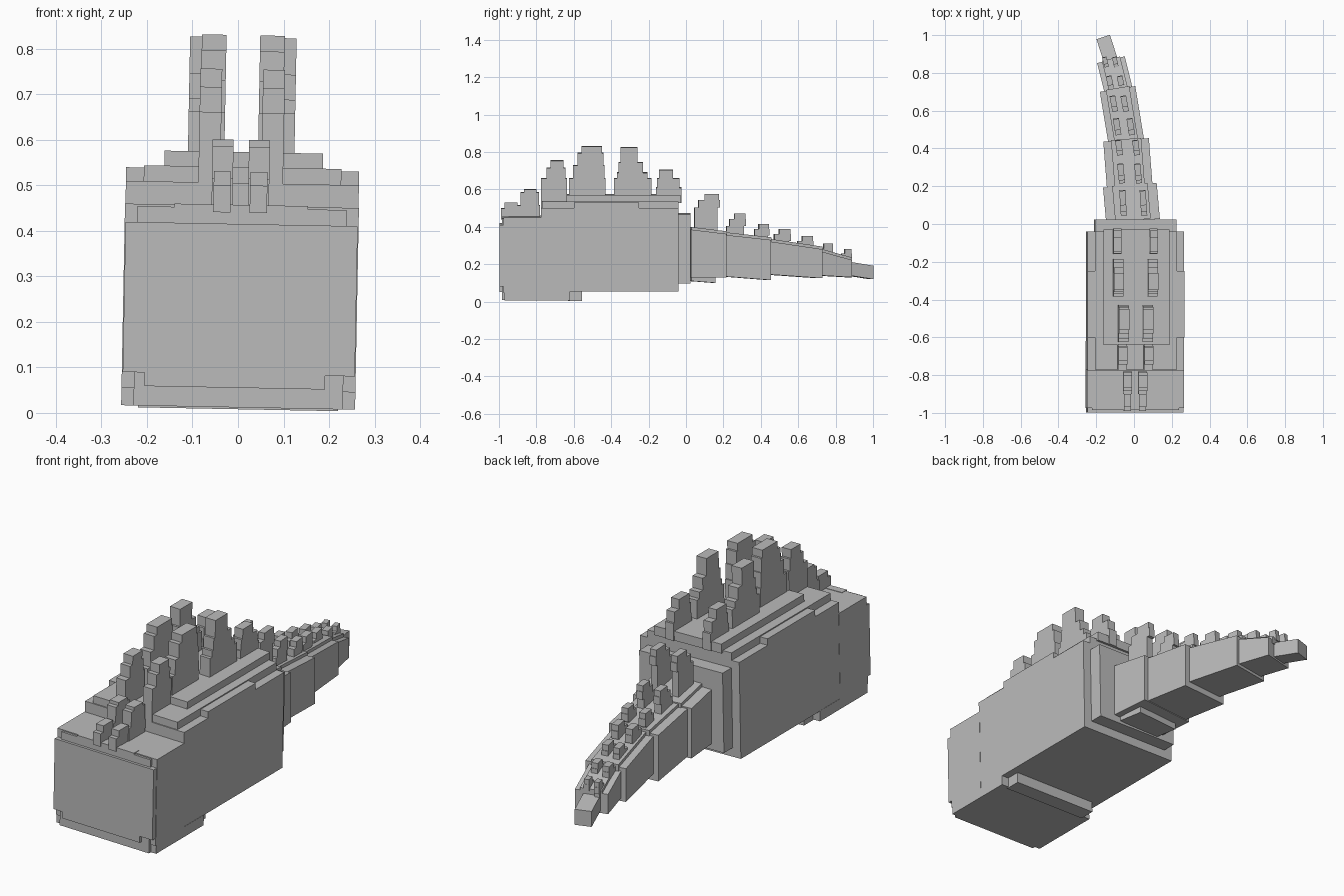
import bpy, bmesh, math
from mathutils import Matrix, Vector

if "Cube" in bpy.data.objects:
    bpy.data.objects.remove(bpy.data.objects["Cube"], do_unlink=True)

grey = bpy.data.materials.new("stone_grey")
grey.use_nodes = True
grey.diffuse_color = (0.5, 0.5, 0.5, 1)
grey.node_tree.nodes["Principled BSDF"].inputs["Base Color"].default_value = (0.5, 0.5, 0.5, 1)

ROLL = Matrix.Rotation(math.radians(1.1), 4, 'Y')


def finish(name, bm, matrix=None):
    if matrix:
        bm.transform(matrix)
    bmesh.ops.recalc_face_normals(bm, faces=bm.faces)
    mesh = bpy.data.meshes.new(name)
    bm.to_mesh(mesh)
    bm.free()
    mesh.materials.append(grey)
    obj = bpy.data.objects.new(name, mesh)
    bpy.context.collection.objects.link(obj)
    return obj


def block(name, x, y, z, matrix=ROLL):
    """Box between the given ranges on each axis."""
    bm = bmesh.new()
    bmesh.ops.create_cube(bm, size=1)
    for v in bm.verts:
        v.co = [lo + (c + 0.5) * (hi - lo) for c, (lo, hi) in zip(v.co, (x, y, z))]
    return finish(name, bm, matrix)


def spike(name, x, width, base, tiers, matrix):
    """Stepped silhouette in the YZ plane, extruded to a plate."""
    left, right, z = [], [], base
    for y0, y1, top in tiers:
        left += [(y0, z), (y0, top)]
        right += [(y1, z), (y1, top)]
        z = top
    bm = bmesh.new()
    face = bm.faces.new([bm.verts.new((x - width / 2, y, z)) for y, z in left + right[::-1]])
    out = bmesh.ops.extrude_face_region(bm, geom=[face])
    moved = [g for g in out["geom"] if isinstance(g, bmesh.types.BMVert)]
    bmesh.ops.translate(bm, verts=moved, vec=(width, 0, 0))
    return finish(name, bm, matrix)


def segment(name, start, end, width):
    """Tail box running between two stations given as (x, y, bottom, top)."""
    yaw = Vector((end[0] - start[0], end[1] - start[1])).normalized()
    side = Vector((yaw.y, -yaw.x)) * width / 2
    bm = bmesh.new()
    bmesh.ops.create_cube(bm, size=2)
    for v in bm.verts:
        x, y, lo, hi = end if v.co.y > 0 else start
        s = 1 if v.co.x > 0 else -1
        v.co = (x + s * side.x, y + s * side.y, hi if v.co.z > 0 else lo)
    return finish(name, bm)


# Front block with recessed lower edge and notched corners
block("front_core", (-.23, .23), (-.985, -.77), (.012, .45))
block("front_flanks", (-.257, .257), (-.975, -.77), (.05, .455))
block("front_face", (-.255, .255), (-.997, -.97), (.085, .415))
block("front_face_top", (-.148, .145), (-.985, -.95), (.40, .457))
block("front_face_bottom", (-.207, .19), (-.997, -.97), (.055, .10))
block("front_belly", (-.257, .257), (-.97, -.62), (.012, .06))
block("front_belly_rear", (-.22, .22), (-.63, -.555), (.008, .07))

# Main body with lowered top corners
block("body", (-.256, .256), (-.775, -.04), (.058, .505))
block("body_side_top", (-.256, .256), (-.60, -.25), (.50, .535))
block("body_top", (-.217, .217), (-.77, -.04), (.50, .54))
block("back_plate", (-.172, .176), (-.64, -.03), (.53, .573))
block("hip_plate", (-.215, .215), (-.06, .025), (.10, .47))

# Paired back spikes: centre offset, width, base, tiers
BACK = [
    (.040, .038, .44, [(-.99, -.885, .50), (-.97, -.90, .53)]),
    (.040, .046, .44, [(-.90, -.78, .515), (-.885, -.785, .585), (-.865, -.80, .60)]),
    (.069, .048, .50, [(-.775, -.635, .66), (-.745, -.645, .715), (-.725, -.655, .755)]),
    (.064, .054, .53, [(-.625, -.43, .66), (-.605, -.435, .73), (-.58, -.44, .795), (-.56, -.45, .83)]),
    (.091, .052, .53, [(-.385, -.185, .66), (-.37, -.205, .69), (-.36, -.23, .745), (-.35, -.26, .825)]),
    (.096, .042, .53, [(-.16, -.025, .61), (-.155, -.035, .66), (-.145, -.07, .705)]),
]
for i, (off, width, base, tiers) in enumerate(BACK, 1):
    for side, s in (("right", -1), ("left", 1)):
        spike(f"back_spike_{i}_{side}", s * off - .004, width, base, tiers, ROLL)

# Tapering tail bending to the right
TAIL = [
    ((-.005, .015, .13, .385), (-.022, .205, .13, .362), .285),
    ((-.022, .19, .135, .358), (-.042, .445, .115, .33), .242),
    ((-.040, .43, .145, .322), (-.087, .715, .125, .28), .19),
    ((-.080, .70, .14, .27), (-.122, .87, .13, .222), .15),
    ((-.118, .85, .142, .215), (-.163, .99, .12, .192), .075),
]
for i, (a, b, width) in enumerate(TAIL, 1):
    segment(f"tail_segment_{i}", a, b, width)
    if i < 5:
        ridge = [(p[0], p[1] + .005, p[3] - .02, p[3] + .014) for p in (a, b)]
        segment(f"tail_ridge_{i}", *ridge, width * .66)
segment("tail_root_belly", (-.005, .02, .11, .15), (-.015, .15, .10, .15), .22)

# Paired tail spikes: start, end, top, right x, left x, width
TAIL_SPIKES = [
    (.045, .18, .575, -.058, .050, .032),
    (.215, .32, .47, -.068, .022, .032),
    (.35, .445, .415, -.078, .012, .032),
    (.455, .56, .388, -.088, -.016, .032),
    (.58, .68, .35, -.106, -.048, .03),
    (.70, .785, .31, -.126, -.068, .03),
    (.82, .885, .28, -.150, -.098, .024),
]
for i, (y0, y1, top, xr, xl, width) in enumerate(TAIL_SPIKES, 1):
    d, mid, h = y1 - y0, (y0 + y1) / 2, .05 + .4 * (y1 - y0)
    tiers = [(y0, y1 - .1 * d, top - h * .7), (y0 + .15 * d, y1, top - h * .3),
             (y0 + .4 * d, y1 - .03 * d, top)]
    base = .36 - .19 * y0
    for side, x in (("right", xr), ("left", xl)):
        pivot = Matrix.Translation((x, mid, 0))
        turn = pivot @ Matrix.Rotation(.04 + .22 * mid, 4, 'Z') @ pivot.inverted()
        spike(f"tail_spike_{i}_{side}", x, width, base, tiers, turn)
